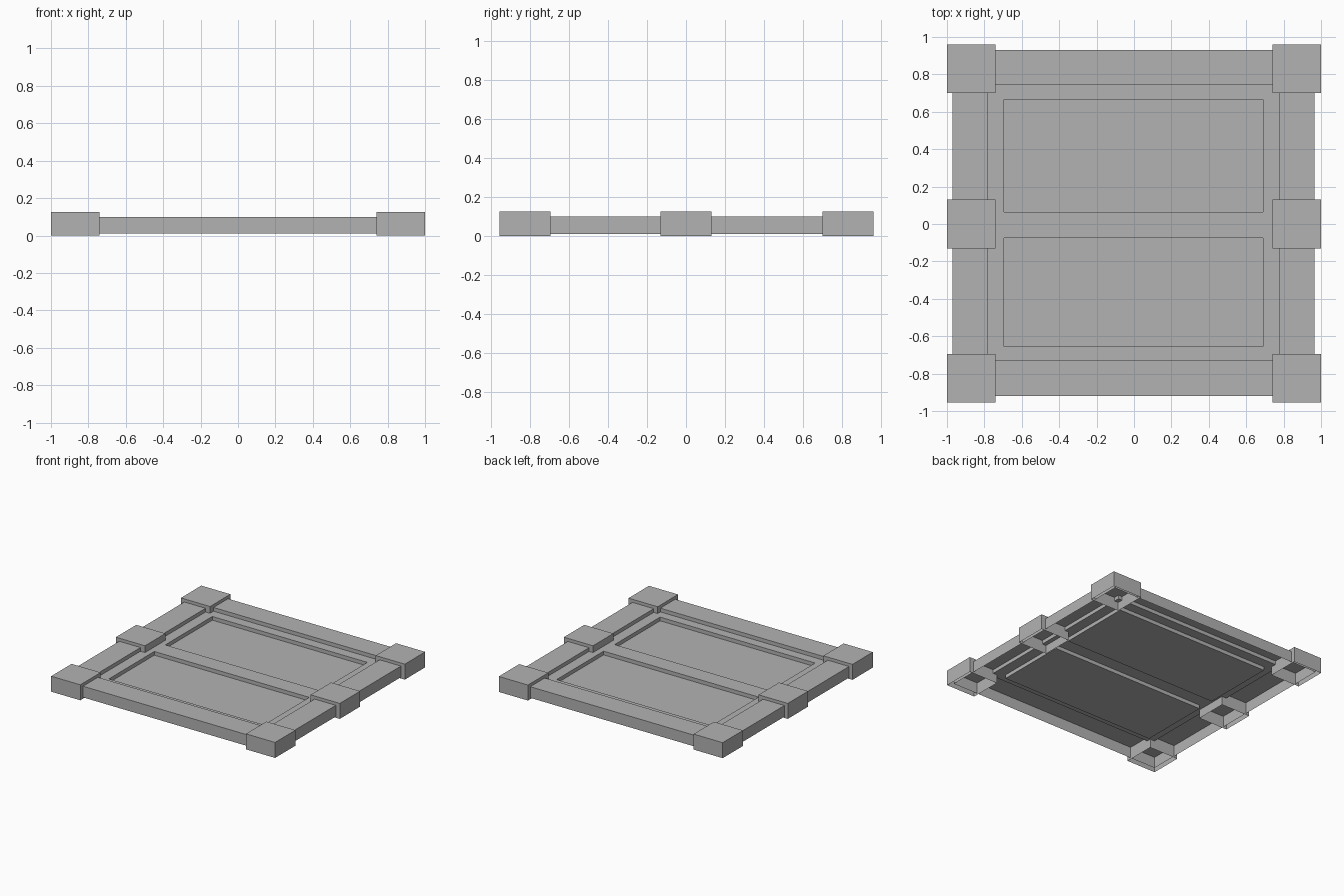
import bpy

cube = bpy.data.objects.get("Cube")
if cube:
    bpy.data.objects.remove(cube, do_unlink=True)

# Single plain grey finish
grey = bpy.data.materials.new("plain_grey")
grey.use_nodes = True
colour = (0.45, 0.45, 0.45, 1)
grey.diffuse_color = colour
for node in grey.node_tree.nodes:
    if node.type == 'BSDF_PRINCIPLED':
        node.inputs["Base Color"].default_value = colour


def shell(name, rings, capped=True):
    """Join stacked rectangles (x0, x1, y0, y1, z) into an open shell."""
    verts, faces = [], []
    for x0, x1, y0, y1, z in rings:
        verts += [(x0, y0, z), (x1, y0, z), (x1, y1, z), (x0, y1, z)]
    for r in range(len(rings) - 1):
        a, b = 4 * r, 4 * r + 4
        for i in range(4):
            j = (i + 1) % 4
            faces.append((a + i, a + j, b + j, b + i))
    if capped:
        last = len(verts) - 4
        faces.append(tuple(range(last, last + 4)))
    mesh = bpy.data.meshes.new(name)
    mesh.from_pydata(verts, [], faces)
    mesh.materials.append(grey)
    obj = bpy.data.objects.new(name, mesh)
    bpy.context.collection.objects.link(obj)
    return obj


# Outer rails, hollow underneath
outer = (-0.97, 0.965, -0.92, 0.93)
inner = (-0.78, 0.775, -0.73, 0.745)
RAIL, SHEET, FLOOR = 0.10, 0.07, 0.04
shell("frame_rails", [(*outer, 0.01), (*outer, RAIL),
                      (*inner, RAIL), (*inner, SHEET)], capped=False)

# Two halves of the inner sheet, each with a sunken panel
middle = 0.0
for name, y0, y1, p0, p1 in (("front_panel", inner[2], middle, -0.655, -0.075),
                             ("back_panel", middle, inner[3], 0.065, 0.665)):
    recess = (-0.695, 0.69, p0, p1)
    shell(name, [(inner[0], inner[1], y0, y1, SHEET),
                 (*recess, SHEET), (*recess, FLOOR)])

# Square blocks at the corners and side middles, open at the bottom
for row, y in (("front", -0.955), ("middle", -0.13), ("back", 0.70)):
    for side, x in (("right", -1.0), ("left", 0.74)):
        foot = (x, x + 0.26, y, y + 0.26)
        shell(f"{row}_{side}_block", [(*foot, 0), (*foot, 0.125)])
